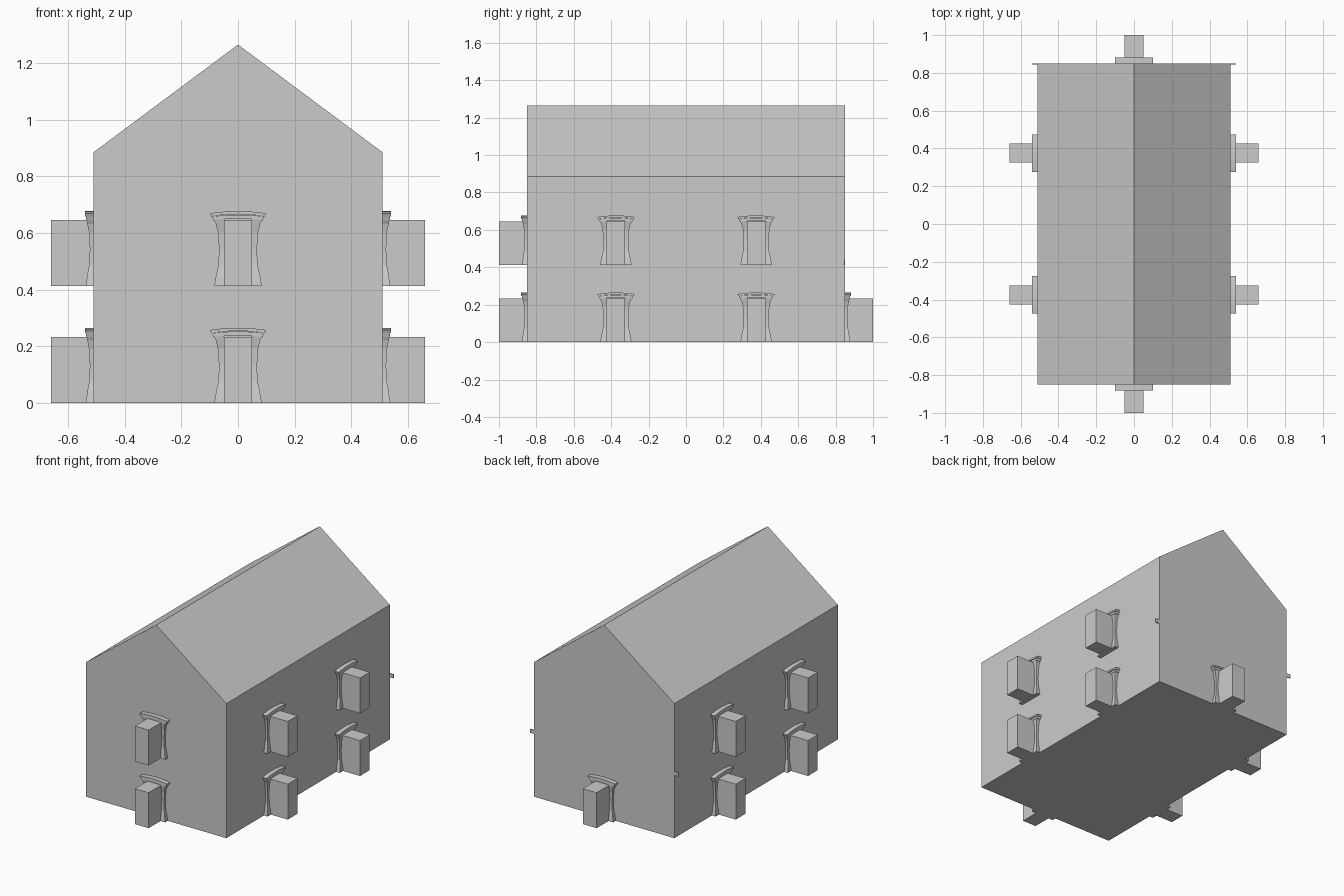
import bpy, bmesh
from math import radians
from mathutils import Matrix

if "Cube" in bpy.data.objects:
    bpy.data.objects.remove(bpy.data.objects["Cube"])

W, L, EAVE, RIDGE = 0.51, 0.85, 0.885, 1.265


def make(name, rings, xf=Matrix()):
    """Loft a closed solid through a list of equal-length rings."""
    bm = bmesh.new()
    vs = [[bm.verts.new(p) for p in r] for r in rings]
    n = len(vs[0])
    bm.faces.new(vs[0])
    bm.faces.new(vs[-1])
    for a, b in zip(vs, vs[1:]):
        for i in range(n):
            j = (i + 1) % n
            bm.faces.new((a[i], a[j], b[j], b[i]))
    bmesh.ops.recalc_face_normals(bm, faces=bm.faces)
    me = bpy.data.meshes.new(name)
    bm.to_mesh(me)
    bm.free()
    ob = bpy.data.objects.new(name, me)
    bpy.context.collection.objects.link(ob)
    ob.matrix_world = xf
    return ob


def rect(x0, x1, y0, y1, z):
    return [(x0, y0, z), (x1, y0, z), (x1, y1, z), (x0, y1, z)]


def arch_slab(name, half, z0, z1, rise, depth, xf):
    """Gently arched slab, deepest at its front face."""
    n = 8
    ts = [-1 + 2 * i / n for i in range(n + 1)]
    out = [(half * t, z1 + rise * (1 - t * t)) for t in ts]
    out += [(half * .95 * t, z0 + rise * (1 - t * t)) for t in reversed(ts)]
    make(name, [[(x, y, z) for x, z in out] for y in (0.01, -depth)], xf)


# Gabled house body
gable = [(-W, 0), (W, 0), (W, EAVE), (0, RIDGE), (-W, EAVE)]
make("house_body", [[(x, y, z) for x, z in gable] for y in (-L, L)])

# Post profile: height, half width of opening surround, depth from wall
POST = [(0, .084, .027), (.035, .078, .023), (.075, .069, .016), (.13, .067, .013),
        (.19, .071, .016), (.22, .078, .022), (.24, .088, .026)]


def opening(name, x, y, z, angle):
    """Projecting block with flared posts and an arched cornice."""
    xf = Matrix.Translation((x, y, z)) @ Matrix.Rotation(radians(angle), 4, 'Z')
    make(name + "_block", [rect(-.05, .05, -.15, .02, h) for h in (0, .233)], xf)
    for s, side in ((-1, "left"), (1, "right")):
        make(f"{name}_{side}_post",
             [rect(s * .049, s * w, -d, .01, h) for h, w, d in POST], xf)
    arch_slab(name + "_lower_cornice", .092, .232, .246, .006, .027, xf)
    arch_slab(name + "_upper_cornice", .1, .246, .257, .008, .031, xf)


# Openings on long walls, two floors each
for z, floor in ((0, "ground"), (.412, "upper")):
    for s, ang in ((-1, -90), (1, 90)):
        for y in (-.375, .375):
            opening(f"{floor}_side_opening", s * W, y, z, ang)
    opening(f"{floor}_front_opening", 0, -L, z, 0)

# Back wall has a ground floor opening only
opening("ground_back_opening", 0, L, 0, 180)

# Thin beam ends poking out at the back corners
make("back_beam", [rect(-.54, .54, L - .006, L - .0005, z) for z in (.412, .437)])
